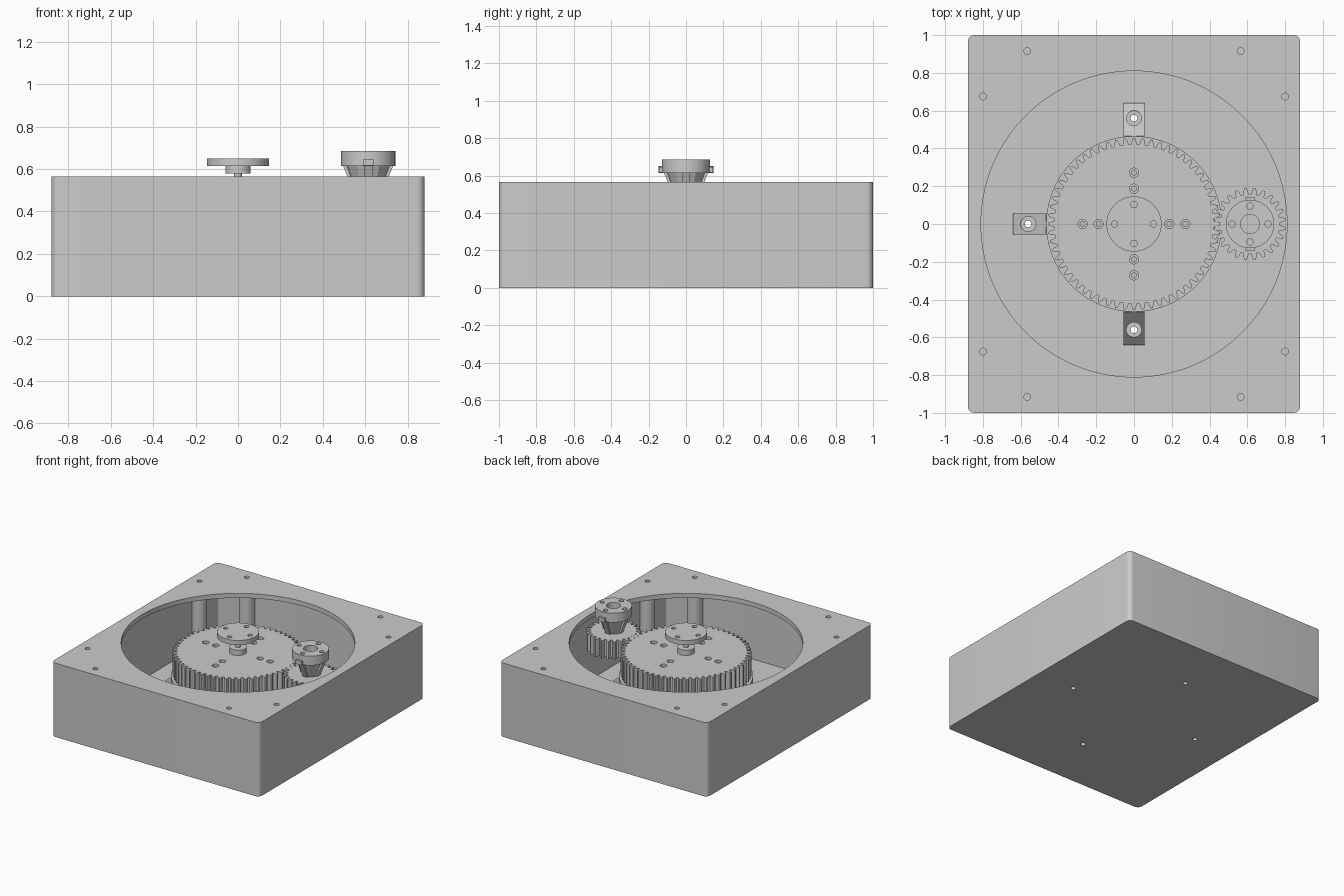
import bpy, bmesh
from math import cos, sin, pi, tau
from mathutils import Matrix

if "Cube" in bpy.data.objects:
    bpy.data.objects.remove(bpy.data.objects["Cube"])


def circle(x, y, r, n=48):
    return [(x + r * cos(tau * i / n), y + r * sin(tau * i / n)) for i in range(n)]


def add_prism(bm, pts, z0, z1, pts2=None):
    lo = [bm.verts.new((x, y, z0)) for x, y in pts]
    hi = [bm.verts.new((x, y, z1)) for x, y in (pts2 or pts)]
    n = len(lo)
    bm.faces.new(lo[::-1])
    bm.faces.new(hi)
    for i in range(n):
        j = (i + 1) % n
        bm.faces.new((lo[i], lo[j], hi[j], hi[i]))


def make(name, bm, smooth=True):
    bmesh.ops.recalc_face_normals(bm, faces=bm.faces)
    me = bpy.data.meshes.new(name)
    bm.to_mesh(me)
    bm.free()
    ob = bpy.data.objects.new(name, me)
    bpy.context.collection.objects.link(ob)
    if smooth:
        finish(ob)
    return ob


def finish(ob):
    bpy.ops.object.select_all(action='DESELECT')
    ob.select_set(True)
    bpy.context.view_layer.objects.active = ob
    bpy.ops.object.shade_smooth_by_angle(angle=0.5)


def prisms(name, items, smooth=True):
    bm = bmesh.new()
    for it in items:
        add_prism(bm, *it)
    return make(name, bm, smooth)


def cut(ob, items):
    cutter = prisms("cutter", items, False)
    cutter.hide_render = True
    mod = ob.modifiers.new("cut", 'BOOLEAN')
    mod.operation, mod.solver, mod.object = 'DIFFERENCE', 'EXACT', cutter
    bpy.context.view_layer.objects.active = ob
    bpy.ops.object.modifier_apply(modifier=mod.name)
    bpy.data.objects.remove(cutter)


def rounded_rect(w, h, r, n=6):
    pts = []
    for k, (sx, sy) in enumerate([(1, 1), (-1, 1), (-1, -1), (1, -1)]):
        for i in range(n + 1):
            a = (k + i / n) * pi / 2
            pts.append((sx * (w - r) + r * cos(a), sy * (h - r) + r * sin(a)))
    return pts


def gear_profile(cx, teeth, pitch, phase):
    m = 2 * pitch / teeth
    shape = [(-1.2, -.34), (-.6, -.29), (0, -.25), (1, -.12),
             (1, .12), (0, .25), (-.6, .29), (-1.2, .34)]
    pts = []
    for t in range(teeth):
        for dr, f in shape:
            a = tau * (t + phase + f) / teeth
            r = pitch + dr * m
            pts.append((cx + r * cos(a), r * sin(a)))
    return pts


def cross(r, cx=0):
    return [(cx + r, 0), (cx, r), (cx - r, 0), (cx, -r)]


H, FLOOR, LID = 0.565, 0.05, 0.53
PX = 0.614
screw_spots = [(sx * x, sy * y) for x, y in ((.565, .915), (.80, .675))
               for sx in (1, -1) for sy in (1, -1)]

# Housing: hollow box, round opening, lid holes and floor holes
housing = prisms("housing", [(rounded_rect(.88, 1, .035), 0, H)], False)
cut(housing, [(rounded_rect(.83, .95, .02), FLOOR, LID)])
cut(housing, [(circle(0, 0, .81, 128), LID - .02, H + .1)])
cut(housing, [(circle(x, y, .018, 20), LID - .02, H + .1) for x, y in screw_spots]
    + [(circle(x, y, .018, 20), -.1, FLOOR + .02) for x, y in cross(.56)])
finish(housing)

# Screw posts under the lid
posts = prisms("screw_posts", [(circle(x, y, .055, 32), FLOOR - .01, LID + .005)
                               for x, y in screw_spots], False)
cut(posts, [(circle(x, y, .018, 20), .2, H) for x, y in screw_spots])
finish(posts)

# Round pedestal carrying the big gear
prisms("pedestal", [(circle(0, 0, .465, 96), FLOOR - .005, .315)])
prisms("pedestal_bearing", [(circle(0, 0, .3, 64), .31, .335)])

# Sloped mounting feet with counterbored screw holes
for k, (sx, sy) in enumerate(cross(.56)):
    bm = bmesh.new()
    prof = [(.44, FLOOR - .005), (.64, FLOOR - .005), (.64, .075), (.465, .25), (.44, .25)]
    ends = [[bm.verts.new((x, y, z)) for x, z in prof] for y in (-.056, .056)]
    bm.faces.new(ends[0])
    bm.faces.new(ends[1][::-1])
    for i in range(5):
        j = (i + 1) % 5
        bm.faces.new((ends[0][i], ends[1][i], ends[1][j], ends[0][j]))
    bmesh.ops.transform(bm, matrix=Matrix.Rotation(k * pi / 2, 4, 'Z'), verts=bm.verts)
    foot = make("mounting_foot", bm, False)
    cut(foot, [(circle(sx, sy, .04, 32), .095, .4)])
    cut(foot, [(circle(sx, sy, .018, 20), 0, .4)])
    finish(foot)

# Large gear with counterbored holes
GEAR_TOP = .495
gear = prisms("large_gear", [(gear_profile(0, 60, .44, 0), .33, GEAR_TOP)], False)
spots = cross(.187) + cross(.272)
cut(gear, [(circle(x, y, .024, 24), GEAR_TOP - .02, .6) for x, y in spots])
cut(gear, [(circle(x, y, .013, 16), .2, .6) for x, y in spots])
finish(gear)

# Central shaft, collars and output disc
prisms("gear_collar", [(circle(0, 0, .06), GEAR_TOP - .003, .535)])
prisms("shaft", [(circle(0, 0, .018, 24), GEAR_TOP - .003, .6)])
prisms("disc_collar", [(circle(0, 0, .06), .58, .617)])
disc = prisms("output_disc", [(circle(0, 0, .146, 64), .615, .65)], False)
cut(disc, [(circle(x, y, .017, 20), .6, .7) for x, y in cross(.103)])
finish(disc)

# Small gear, faceted neck and drive cap
prisms("small_gear", [(gear_profile(PX, 24, .176, .5), .36, GEAR_TOP)])
prisms("small_gear_neck", [(circle(PX, 0, .06, 12), GEAR_TOP - .003, .62,
                            circle(PX, 0, .108, 12))], False)
ribs = []
for x, y in cross(1):
    def rib(r):
        return [(PX + x * a - y * b, y * a + x * b)
                for a, b in ((0, -.02), (r, -.02), (r, .02), (0, .02))]
    ribs.append((rib(.068), GEAR_TOP - .003, .62, rib(.12)))
prisms("neck_ribs", ribs, False)
cap = prisms("drive_cap", [(circle(PX, 0, .128, 64), .615, .686)], False)
cut(cap, [(circle(PX, 0, .05, 32), .64, .8)]
    + [(circle(x, y, .017, 20), .64, .8) for x, y in cross(.095, PX)])
finish(cap)

# Small side lugs on the drive cap
prisms("cap_lugs", [([(PX - .025, s * .115), (PX + .025, s * .115),
                      (PX + .025, s * .144), (PX - .025, s * .144)], .616, .645)
                    for s in (1, -1)], False)
